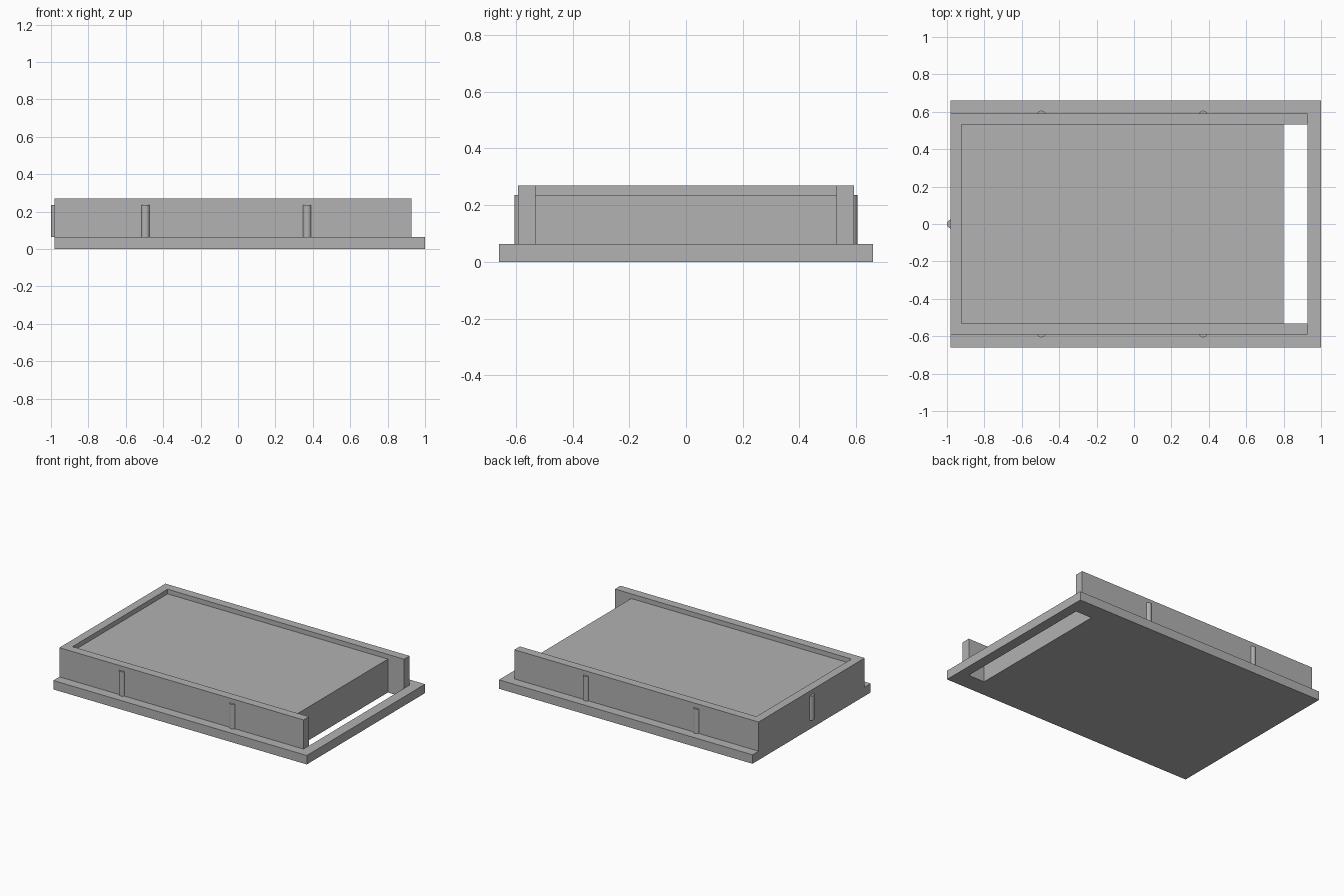
import bpy, bmesh

cube = bpy.data.objects.get("Cube")
if cube:
    bpy.data.objects.remove(cube, do_unlink=True)

grey = bpy.data.materials.new("plain grey")
grey.use_nodes = True
colour = (0.445, 0.445, 0.445, 1)
grey.diffuse_color = colour
grey.node_tree.nodes["Principled BSDF"].inputs["Base Color"].default_value = colour

# Shared measurements
BACK, FRONT = -0.982, 1.0
SLOT_START, SLOT_END = 0.80, 0.927
INNER_BACK = -0.922
PLATE_Y, WALL_Y, INNER_Y = 0.66, 0.592, 0.531
PLATE_TOP, BLOCK_TOP, WALL_TOP = 0.063, 0.236, 0.269


def prism(name, outline, z0, z1):
    """Extrude a flat outline from z0 up to z1."""
    bm = bmesh.new()
    face = bm.faces.new([bm.verts.new((x, y, z0)) for x, y in outline])
    top = bmesh.ops.extrude_face_region(bm, geom=[face])["geom"]
    bmesh.ops.translate(bm, vec=(0, 0, z1 - z0),
                        verts=[v for v in top if isinstance(v, bmesh.types.BMVert)])
    bmesh.ops.recalc_face_normals(bm, faces=bm.faces)
    mesh = bpy.data.meshes.new(name)
    bm.to_mesh(mesh)
    bm.free()
    mesh.materials.append(grey)
    obj = bpy.data.objects.new(name, mesh)
    bpy.context.collection.objects.link(obj)
    return obj


def rect(x0, x1, y):
    return [(x0, -y), (x1, -y), (x1, y), (x0, y)]


def pin(name, x, y):
    """Small round locating rib, half sunk into a wall."""
    bpy.ops.mesh.primitive_cylinder_add(
        vertices=24, radius=0.024, depth=BLOCK_TOP - PLATE_TOP,
        location=(x, y, (BLOCK_TOP + PLATE_TOP) / 2))
    obj = bpy.context.object
    obj.name = name
    obj.data.materials.append(grey)
    bpy.ops.object.shade_smooth_by_angle()


# Base plate with a slot cut through it
plate = prism("base_plate", rect(BACK, FRONT, PLATE_Y), 0, PLATE_TOP)
cutter = prism("slot_cutter", rect(SLOT_START, SLOT_END, INNER_Y), -0.1, 0.2)
cutter.hide_render = True
cutter.hide_viewport = True
cut = plate.modifiers.new("slot", "BOOLEAN")
cut.operation = "DIFFERENCE"
cut.solver = "EXACT"
cut.object = cutter

# Raised inner block and the three-sided wall around it
prism("inner_block", rect(INNER_BACK, SLOT_START, INNER_Y), PLATE_TOP, BLOCK_TOP)
prism("surrounding_wall", [
    (SLOT_END, -WALL_Y), (SLOT_END, -INNER_Y), (INNER_BACK, -INNER_Y),
    (INNER_BACK, INNER_Y), (SLOT_END, INNER_Y), (SLOT_END, WALL_Y),
    (BACK, WALL_Y), (BACK, -WALL_Y)], PLATE_TOP, WALL_TOP)

# Ribs on both long sides and on the closed end
for side, s in (("front", -1), ("back", 1)):
    for i, x in enumerate((-0.495, 0.37)):
        pin(f"{side}_rib_{i + 1}", x, s * (WALL_Y - 0.01))
pin("end_rib", BACK + 0.006, 0)
